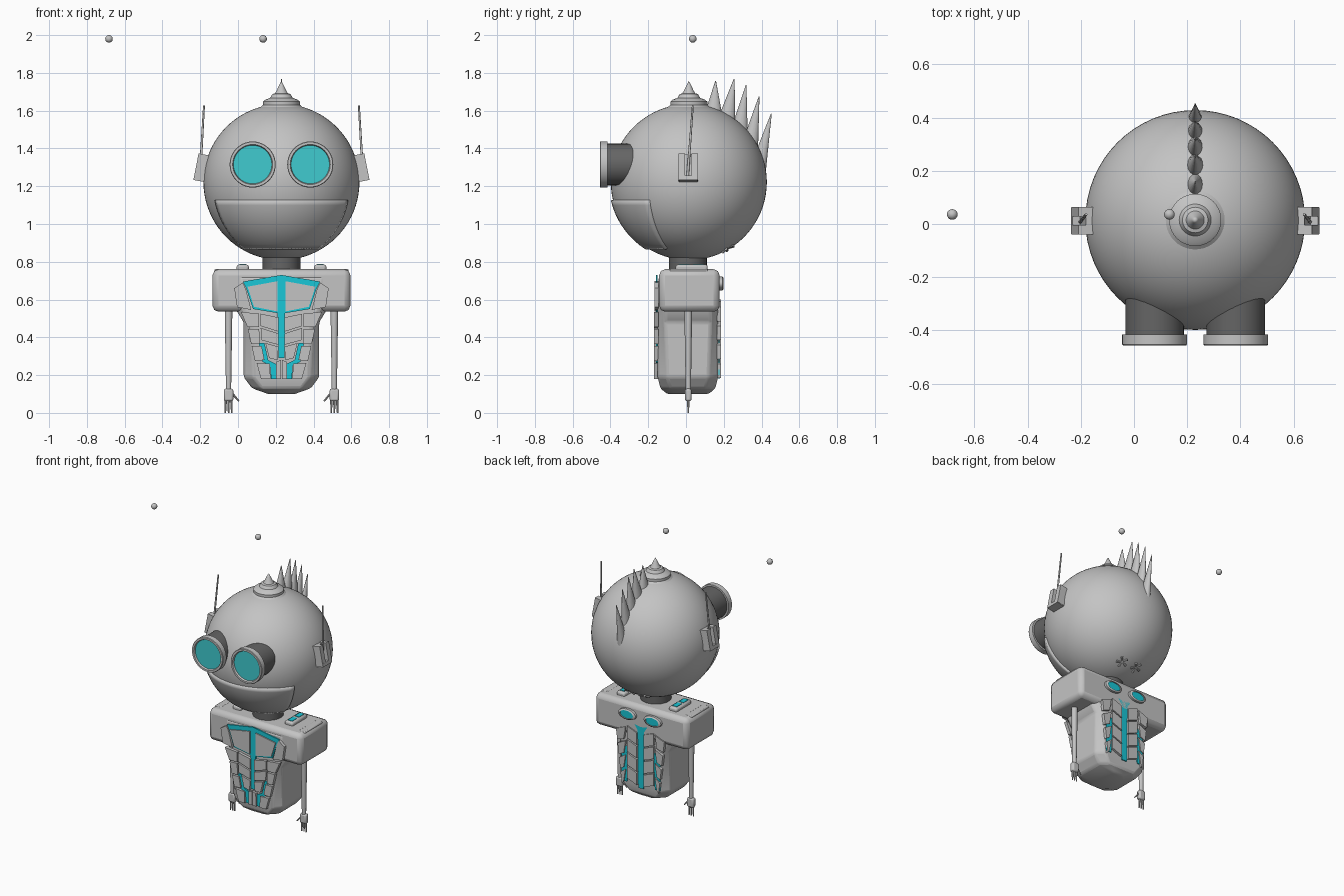
import bpy, bmesh, math
from mathutils import Matrix, Vector

if "Cube" in bpy.data.objects:
    bpy.data.objects.remove(bpy.data.objects["Cube"], do_unlink=True)

CX, CY, HZ, R = 0.23, 0.015, 1.222, 0.413   # body axis, head height, head radius
HEAD = Vector((CX, CY, HZ))


def material(name, rgb):
    m = bpy.data.materials.new(name)
    m.use_nodes = True
    m.diffuse_color = (*rgb, 1)
    m.node_tree.nodes["Principled BSDF"].inputs["Base Color"].default_value = (*rgb, 1)
    return m


SHELL = material("shell grey", (0.55, 0.55, 0.55))
DARK = material("dark grey", (0.13, 0.13, 0.13))
EYE = material("lens turquoise", (0.05, 0.6, 0.63))
GLOW = material("trim cyan", (0.01, 0.57, 0.68))


def finish(bm, name, mat, angle=35, bevel=0):
    bmesh.ops.recalc_face_normals(bm, faces=bm.faces)
    me = bpy.data.meshes.new(name)
    bm.to_mesh(me)
    bm.free()
    ob = bpy.data.objects.new(name, me)
    bpy.context.collection.objects.link(ob)
    me.materials.append(mat)
    if bevel:
        b = ob.modifiers.new("Bevel", 'BEVEL')
        b.width, b.segments = bevel, 2
    bpy.ops.object.select_all(action='DESELECT')
    ob.select_set(True)
    bpy.context.view_layer.objects.active = ob
    bpy.ops.object.shade_smooth_by_angle(angle=math.radians(angle))
    return ob


def lathe(name, mat, profile, matrix, steps=40):
    """Spin a (radius, height) profile about the local z axis."""
    bm = bmesh.new()
    vs = [bm.verts.new((r, 0, h)) for r, h in profile]
    es = [bm.edges.new(p) for p in zip(vs, vs[1:])]
    bmesh.ops.spin(bm, geom=vs + es, axis=(0, 0, 1), cent=(0, 0, 0),
                   angle=math.tau, steps=steps)
    bmesh.ops.remove_doubles(bm, verts=bm.verts, dist=1e-5)
    bm.transform(matrix)
    return finish(bm, name, mat)


def box(name, mat, centre, size, bevel=0, rot=None):
    bm = bmesh.new()
    bmesh.ops.create_cube(bm, size=1)
    bm.transform(Matrix.Translation(centre) @ (rot or Matrix()) @ Matrix.Diagonal((*size, 1)))
    return finish(bm, name, mat, bevel=bevel)


def rod(name, mat, a, b, r1, r2, sides=12, flat=1):
    """Tapered rod from a to b; flat squeezes its width in x."""
    a, b = Vector(a), Vector(b)
    d = b - a
    bm = bmesh.new()
    bmesh.ops.create_cone(bm, cap_ends=True, segments=sides, radius1=r1, radius2=r2, depth=d.length)
    rot = Vector((0, 0, 1)).rotation_difference(d).to_matrix().to_4x4()
    bm.transform(Matrix.Translation((a + b) / 2) @ Matrix.Diagonal((flat, 1, 1, 1)) @ rot)
    return finish(bm, name, mat)


def plates(name, mat, polys, y0, y1):
    """Prisms from (offset, z) outlines, on both sides of the body axis."""
    bm = bmesh.new()
    for s in (-1, 1):
        for poly in polys:
            rings = [[bm.verts.new((CX + s * u, y, z)) for u, z in poly] for y in (y0, y1)]
            bm.faces.new(rings[0])
            bm.faces.new(rings[1])
            n = len(poly)
            for i in range(n):
                j = (i + 1) % n
                bm.faces.new((rings[0][i], rings[0][j], rings[1][j], rings[1][i]))
    return finish(bm, name, mat)


# Head and neck
bm = bmesh.new()
bmesh.ops.create_uvsphere(bm, u_segments=64, v_segments=40, radius=R)
bm.transform(Matrix.Translation(HEAD))
finish(bm, "head", SHELL)
lathe("neck", DARK, [(0, .7), (.1, .7), (.1, .85), (0, .85)], Matrix.Translation((CX, .01, 0)))

# Jaw plate wrapped round the lower front of the head
bm = bmesh.new()
rows, cols = 10, 28
grid = []
for i in range(rows + 1):
    z = 0.865 + 0.26 * i / rows - HZ
    rad = math.sqrt(0.424 ** 2 - z * z)
    row = []
    for j in range(cols + 1):
        a = math.radians(-59 + 118 * j / cols)
        row.append(bm.verts.new(HEAD + Vector((rad * math.sin(a), -rad * math.cos(a), z))))
    grid.append(row)
for lo, hi in zip(grid, grid[1:]):
    for j in range(cols):
        bm.faces.new((lo[j], lo[j + 1], hi[j + 1], hi[j]))
jaw = finish(bm, "jaw_plate", SHELL)
sol = jaw.modifiers.new("Thickness", 'SOLIDIFY')
sol.thickness, sol.offset = 0.03, -1

# Cap on the crown
lathe("crown_cap", SHELL,
      [(.12, 1.60), (.12, 1.612), (.098, 1.63), (.098, 1.648), (.085, 1.658), (.06, 1.668),
       (.048, 1.688), (.034, 1.692), (.026, 1.705), (.012, 1.735), (0, 1.757)],
      Matrix.Translation((CX, CY, 0)))

# Crest of spikes running down the back of the head
crest = [(.145, 1.58, .157, 1.757), (.215, 1.55, .255, 1.768), (.28, 1.48, .318, 1.735),
         (.335, 1.40, .387, 1.675), (.375, 1.27, .452, 1.585)]
for y0, z0, y1, z1 in crest:
    rod("crest_spike", SHELL, (CX, y0, z0), (CX, y1, z1), .047, .002, 16, .7)

# Parts repeated on both sides
for s in (-1, 1):
    side = "left" if s > 0 else "right"

    def at(u, y, z):
        return Vector((CX + s * u, y, z))

    # Eye tube, rim and lens
    face = Matrix.Translation(at(.1525, 0, 1.315)) @ Matrix.Rotation(math.pi / 2, 4, 'X')
    lathe(side + "_eye_tube", DARK, [(0, .2), (.11, .2), (.11, .42), (0, .42)], face)
    lathe(side + "_eye_rim", SHELL,
          [(.105, .415), (.122, .415), (.122, .452), (.119, .456), (.106, .456), (.101, .442)], face)
    lathe(side + "_eye_lens", EYE, [(.103, .438), (.102, .444), (0, .444)], face)

    # Ear bracket with its slot, and the aerial
    tilt = Matrix.Rotation(s * math.radians(-11), 4, 'Y')
    for y in (-.022, .046):
        box(side + "_ear_post", SHELL, at(.425, y, 1.30), (.055, .036, .14), 0, tilt)
    box(side + "_ear_base", SHELL, at(.437, .012, 1.24), (.055, .1, .024), 0, tilt)
    box(side + "_ear_back", SHELL, at(.408, .012, 1.30), (.03, .1, .13), 0, tilt)
    rod(side + "_aerial", SHELL, at(.432, .008, 1.245), at(.41, .036, 1.627), .007, .005)

    # Vent star low on the back of the head
    n = Vector((s * .058, .21, -.355)).normalized()
    t1 = n.cross(Vector((1, 0, 0))).normalized()
    t2 = n.cross(t1)
    for k in range(5):
        a = k * math.tau / 5
        d = t1 * math.cos(a) + t2 * math.sin(a)
        p = HEAD + n * R
        rod(side + "_vent_petal", SHELL, p + d * .01, p + d * .038, .004, .009, 8)

    # Floating ball position is handled below; arms and hands here
    rod(side + "_arm", SHELL, at(.28, .012, .12), at(.28, .012, .56), .014, .021, 14)
    box(side + "_hand", SHELL, at(.28, .012, .095), (.05, .034, .066), .01)
    for k in (-1, 0, 1):
        rod(side + "_finger", SHELL, at(.28 + .015 * k, .012, .07),
            at(.28 + .017 * k, .012, 0), .007, .004, 8)
    rod(side + "_thumb", SHELL, at(.258, .012, .10), at(.225, .012, .062), .006, .004, 8)

    # Pad on top of the shoulder
    box(side + "_shoulder_pad", SHELL, at(.205, .03, .767), (.065, .17, .036), .012)
    for y in (-.01, .065):
        box(side + "_pad_light", GLOW, at(.205, y, .785), (.036, .055, .006))
    box(side + "_shoulder_cover", SHELL, at(.33, .015, .745), (.05, .2, .034), .006)

    # Raised light on the upper back
    back = Matrix.Translation(at(.1, .165, .685)) @ Matrix.Rotation(-math.pi / 2, 4, 'X')
    oval = back @ Matrix.Diagonal((1, .55, 1, 1))
    lathe(side + "_back_light_rim", SHELL, [(.07, 0), (.068, .028), (.052, .034), (.05, .02)], oval, 20)
    lathe(side + "_back_light", GLOW, [(.053, .02), (.052, .028), (0, .028)], oval, 20)

# Floating balls
for x in (-.683, .133):
    lathe("floating_ball", SHELL,
          [(.02 * math.sin(math.pi * i / 12), -.02 * math.cos(math.pi * i / 12)) for i in range(13)],
          Matrix.Translation((x, .036, 1.98)), 20)

# Shoulder yoke, narrowed at its lower ends
bm = bmesh.new()
bmesh.ops.create_cube(bm, size=1)
bm.transform(Matrix.Translation((CX, .018, .648)) @ Matrix.Diagonal((.73, .32, .225, 1)))
finish(bm, "shoulder_yoke", SHELL, bevel=.032)

# Torso lofted from chamfered rectangles: z, half width, half depth, chamfer
bm = bmesh.new()
rings = []
for z, hx, hy, c in [(.10, .07, .11, .04), (.13, .155, .145, .05), (.19, .2, .16, .05),
                     (.48, .2, .16, .04), (.545, .24, .16, .04), (.72, .25, .155, .03)]:
    q = [(hx, hy - c), (hx - c, hy)]
    pts = q + [(-x, y) for x, y in q[::-1]]
    pts += [(-x, -y) for x, y in pts]
    rings.append([bm.verts.new((CX + x, .01 + y, z)) for x, y in pts])
for a, b in zip(rings, rings[1:]):
    for i in range(8):
        j = (i + 1) % 8
        bm.faces.new((a[i], a[j], b[j], b[i]))
bm.faces.new(rings[0])
bm.faces.new(rings[-1])
finish(bm, "torso", SHELL, 30, .012)

# Chest and belly: cyan underlay with grey tiles over it
under = [[(0, .73), (.205, .695), (.185, .655), (.15, .55), (0, .525)],
         [(0, .53), (.02, .53), (.015, .29), (0, .29)],
         [(.12, .37), (.09, .37), (.07, .28), (.03, .26), (.03, .18), (.055, .18), (.06, .25), (.1, .27)]]
plates("front_trim", GLOW, under, -.159, -.151)
chest = [[(.022, .697), (.18, .668), (.145, .562), (.022, .537)],
         [(.205, .69), (.25, .66), (.235, .56), (.16, .545), (.188, .655)]]
belly = [[(.015, .505), (.11, .525), (.11, .46), (.015, .43)],
         [(.015, .42), (.11, .45), (.105, .385), (.015, .36)],
         [(.015, .35), (.085, .37), (.065, .29), (.022, .28)],
         [(.002, .28), (.028, .27), (.03, .18), (.002, .18)],
         [(.118, .525), (.215, .535), (.18, .455), (.118, .455)],
         [(.118, .445), (.178, .445), (.16, .365), (.115, .365)],
         [(.105, .355), (.158, .355), (.14, .275), (.09, .28)],
         [(.062, .26), (.132, .265), (.108, .18), (.058, .18)]]
plates("chest_plates", SHELL, chest, -.166, -.145)
plates("belly_tiles", SHELL, belly, -.17, -.146)

# Back: spine strip, side lights and slanted tiles
spine = [[(0, .615), (.05, .625), (.025, .585), (.02, .18), (0, .18)],
         [(.1, .46), (.15, .43), (.15, .2), (.11, .2)]]
plates("back_trim", GLOW, spine, .171, .178)
ribs = [[(.027, .57 - .095 * k), (.105, .60 - .095 * k), (.105, .515 - .095 * k), (.027, .485 - .095 * k)]
        for k in range(4)]
flank = [[(.115, .59 - .1 * k), (.19 - .012 * k, .56 - .1 * k), (.18 - .012 * k, .485 - .1 * k), (.13, .5 - .1 * k)]
         for k in range(4)]
plates("back_tiles", SHELL, ribs + flank, .165, .186)
